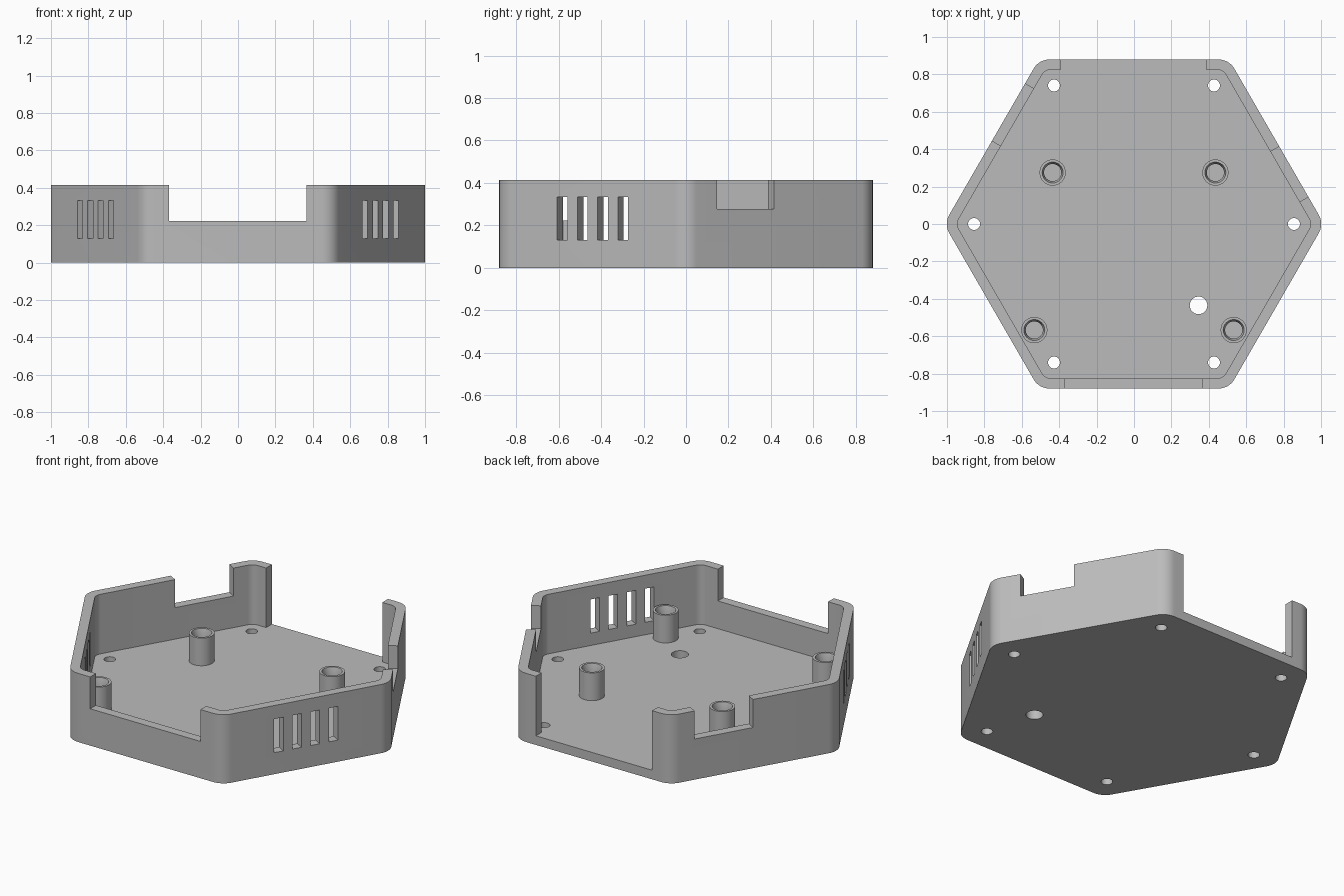
import bpy, bmesh
from math import radians, pi, sqrt, cos, sin
from mathutils import Matrix

cube = bpy.data.objects.get("Cube")
if cube:
    bpy.data.objects.remove(cube)

APOTHEM, WALL, FLOOR, HEIGHT = 0.88, 0.055, 0.055, 0.414

grey = bpy.data.materials.new("plain_grey")
grey.use_nodes = True
grey.diffuse_color = (0.5, 0.5, 0.5, 1)
grey.node_tree.nodes["Principled BSDF"].inputs["Base Color"].default_value = grey.diffuse_color


def add_object(name, bm):
    bmesh.ops.recalc_face_normals(bm, faces=bm.faces)
    mesh = bpy.data.meshes.new(name)
    bm.to_mesh(mesh)
    bm.free()
    mesh.materials.append(grey)
    obj = bpy.data.objects.new(name, mesh)
    bpy.context.collection.objects.link(obj)
    return obj


def hex_prism(name, apothem, radius, z0, z1, steps=10):
    """Hexagonal prism with rounded upright corners."""
    bm = bmesh.new()
    reach = (apothem - radius) * 2 / sqrt(3)
    ring = []
    for corner in range(6):
        mid = corner * pi / 3
        for i in range(steps + 1):
            a = mid + (i / steps - 0.5) * pi / 3
            ring.append(bm.verts.new((reach * cos(mid) + radius * cos(a),
                                      reach * sin(mid) + radius * sin(a), z0)))
    face = bm.faces.new(ring)
    top = bmesh.ops.extrude_face_region(bm, geom=[face])["geom"]
    bmesh.ops.translate(bm, vec=(0, 0, z1 - z0),
                        verts=[v for v in top if isinstance(v, bmesh.types.BMVert)])
    return add_object(name, bm)


def wall_box(name, angle, along0, along1, z0, z1):
    """Box through the wall whose normal points at the given angle."""
    bm = bmesh.new()
    place = (Matrix.Rotation(radians(angle), 4, 'Z')
             @ Matrix.Translation((APOTHEM - WALL / 2, (along0 + along1) / 2, (z0 + z1) / 2))
             @ Matrix.Diagonal((0.16, along1 - along0, z1 - z0, 1)))
    bmesh.ops.create_cube(bm, size=1, matrix=place)
    return add_object(name, bm)


def drill(name, x, y, radius):
    bm = bmesh.new()
    bmesh.ops.create_cone(bm, cap_ends=True, segments=32, radius1=radius, radius2=radius,
                          depth=0.2, matrix=Matrix.Translation((x, y, FLOOR / 2)))
    return add_object(name, bm)


def smooth(obj):
    bpy.ops.object.select_all(action='DESELECT')
    obj.select_set(True)
    bpy.context.view_layer.objects.active = obj
    bpy.ops.object.shade_smooth_by_angle(angle=radians(30))


# Tray body and its cavity
tray = hex_prism("hexagonal_tray", APOTHEM, 0.1, 0, HEIGHT)
cutters = [hex_prism("cavity_cutter", APOTHEM - WALL, 0.055, FLOOR, 0.6)]

# Notches in the wall tops: front, back, and the two rear sides
for angle, a, b, z in ((-90, -0.37, 0.365, 0.222), (90, -0.385, 0.39, FLOOR),
                       (30, -0.34, -0.03, 0.276), (150, -0.358, -0.006, 0.245)):
    cutters.append(wall_box("notch_cutter", angle, a, b, z, 0.6))

# Vent slots in the two front side walls
for angle in (-30, 210):
    for i in range(4):
        c = (i - 1.5) * 0.11
        cutters.append(wall_box("vent_cutter", angle, c - 0.0275, c + 0.0275, 0.13, 0.333))

# Screw holes near the six corners, and one cable hole
for i in range(6):
    a = i * pi / 3
    cutters.append(drill("screw_hole_cutter", 0.855 * cos(a), 0.855 * sin(a), 0.032))
cutters.append(drill("cable_hole_cutter", 0.345, -0.435, 0.047))

bpy.context.view_layer.objects.active = tray
for cutter in cutters:
    mod = tray.modifiers.new("cut", 'BOOLEAN')
    mod.operation, mod.solver, mod.object = 'DIFFERENCE', 'EXACT', cutter
    bpy.ops.object.modifier_apply(modifier=mod.name)
    bpy.data.objects.remove(cutter)
smooth(tray)


# Hollow standoff posts with a tapered mouth
def standoff(name, x, y):
    bm = bmesh.new()
    profile = [(0.046, FLOOR - 0.01), (0.07, FLOOR - 0.01), (0.07, 0.222),
               (0.056, 0.222), (0.046, 0.185)]
    verts = [bm.verts.new((r, 0, z)) for r, z in profile]
    edges = [bm.edges.new((v, verts[i - 1])) for i, v in enumerate(verts)]
    bmesh.ops.spin(bm, geom=verts + edges, cent=(0, 0, 0), axis=(0, 0, 1),
                   angle=2 * pi, steps=32)
    bmesh.ops.remove_doubles(bm, verts=bm.verts, dist=0.0005)
    bmesh.ops.translate(bm, vec=(x, y, 0), verts=bm.verts)
    smooth(add_object(name, bm))


for side, label in ((1, "left"), (-1, "right")):
    standoff("rear_standoff_" + label, side * 0.435, 0.275)
    standoff("front_standoff_" + label, side * 0.533, -0.567)
